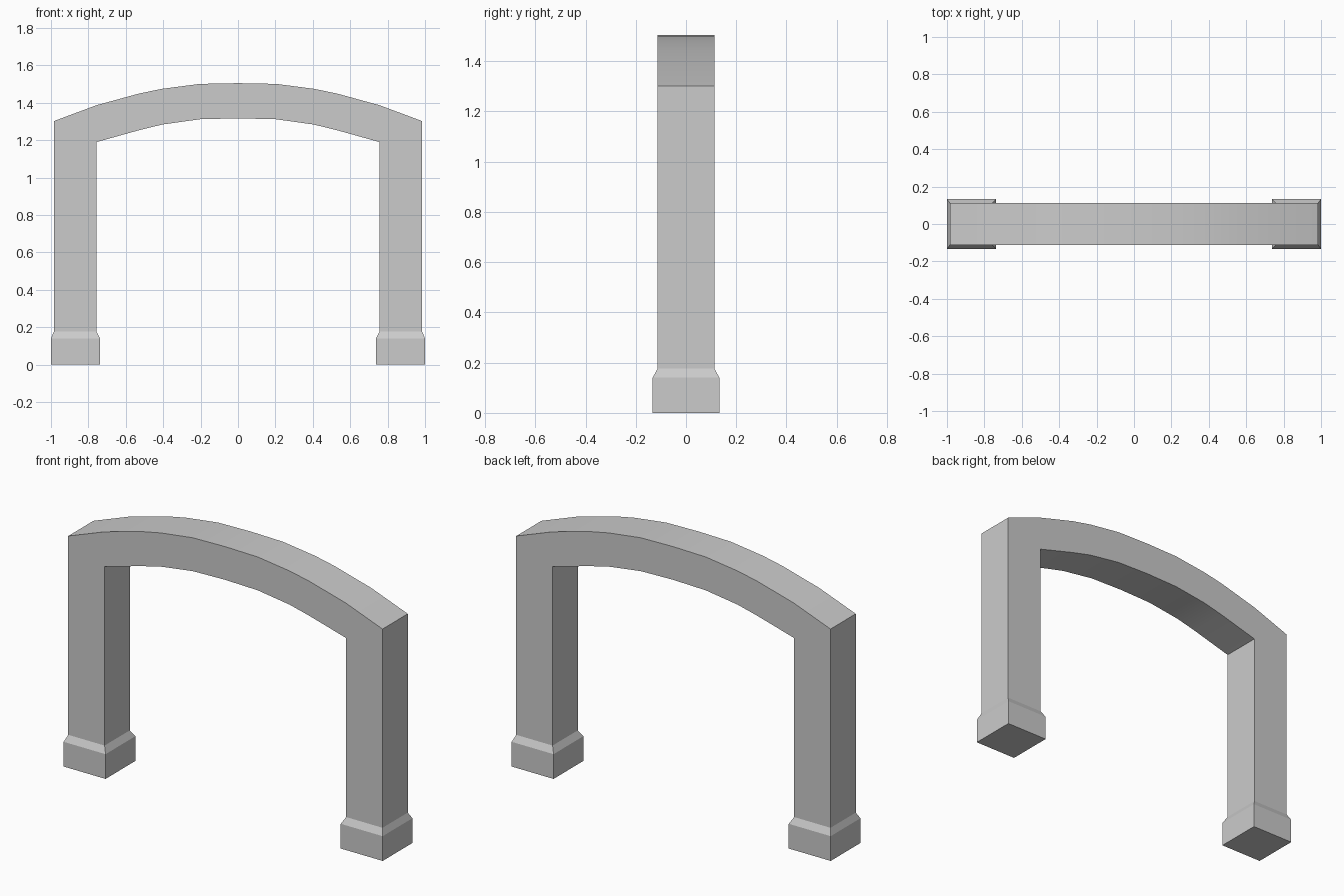
import bpy, bmesh, math

if "Cube" in bpy.data.objects:
    bpy.data.objects.remove(bpy.data.objects["Cube"])


def make_object(name, rings, smooth=False, cap_first=False):
    """Skin a run of four-cornered rings into one object."""
    bm = bmesh.new()
    loops = [[bm.verts.new(p) for p in ring] for ring in rings]
    for a, b in zip(loops, loops[1:]):
        for i in range(4):
            j = (i + 1) % 4
            bm.faces.new((a[i], a[j], b[j], b[i]))
    if cap_first:
        bm.faces.new(loops[0][::-1])
    bmesh.ops.remove_doubles(bm, verts=bm.verts[:], dist=0.0001)
    bmesh.ops.recalc_face_normals(bm, faces=bm.faces[:])
    mesh = bpy.data.meshes.new(name)
    bm.to_mesh(mesh)
    bm.free()
    obj = bpy.data.objects.new(name, mesh)
    bpy.context.collection.objects.link(obj)
    if smooth:
        bpy.ops.object.select_all(action='DESELECT')
        obj.select_set(True)
        bpy.context.view_layer.objects.active = obj
        bpy.ops.object.shade_smooth_by_angle(angle=math.radians(18))
    return obj


# Posts and arch: (outer x, outer z, inner x, inner z) from left foot to crown
D = 0.113
half = [
    (-0.985, 0.176, -0.757, 0.176),
    (-0.985, 1.302, -0.757, 1.19),
    (-0.757, 1.387, -0.757, 1.19),
    (-0.527, 1.45, -0.527, 1.254),
    (-0.404, 1.475, -0.404, 1.284),
    (-0.204, 1.501, -0.204, 1.312),
    (0.0, 1.505, 0.0, 1.317),
]
stations = half + [(-a, b, -c, d) for a, b, c, d in reversed(half[:-1])]
rings = [[(ox, -D, oz), (ox, D, oz), (ix, D, iz), (ix, -D, iz)]
         for ox, oz, ix, iz in stations]
make_object("arch_frame", rings, smooth=True)

# Plinths: (outer x, inner x, half depth, z), chamfered up to the post
plinth = [(1.0, 0.737, 0.133, 0.0), (1.0, 0.737, 0.133, 0.14),
          (0.985, 0.757, D, 0.176)]
for side, s in (("left", -1), ("right", 1)):
    rings = [[(s * o, -d, z), (s * o, d, z), (s * i, d, z), (s * i, -d, z)]
             for o, i, d, z in plinth]
    make_object(side + "_plinth", rings, cap_first=True)
